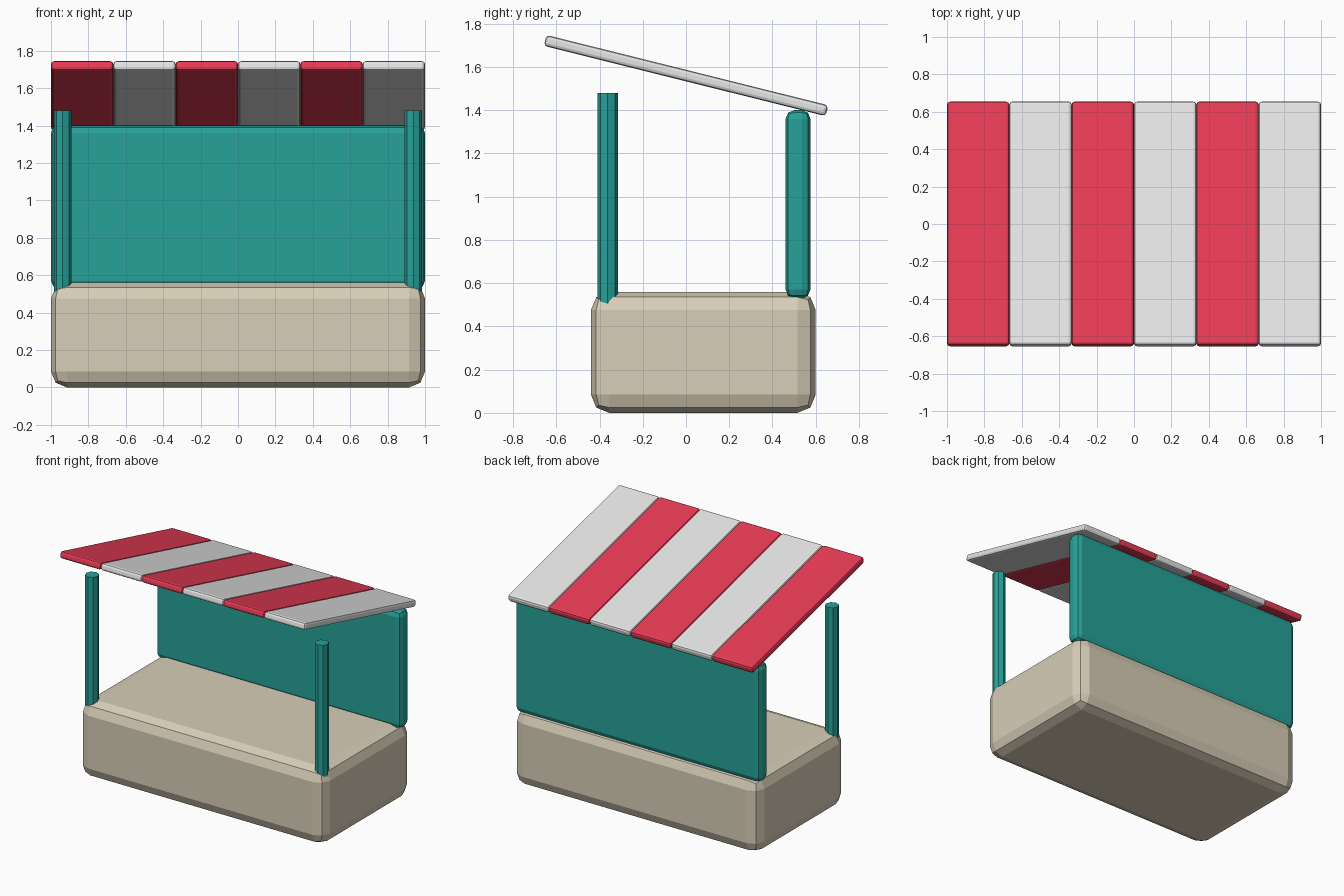
import bpy
import math

cube = bpy.data.objects.get("Cube")
if cube:
    bpy.data.objects.remove(cube, do_unlink=True)


def material(name, rgb):
    mat = bpy.data.materials.new(name)
    mat.use_nodes = True
    mat.diffuse_color = (*rgb, 1)
    mat.node_tree.nodes["Principled BSDF"].inputs["Base Color"].default_value = (*rgb, 1)
    return mat


tan = material("tan", (0.69, 0.62, 0.48))
teal = material("teal", (0.02, 0.36, 0.32))
red = material("red", (0.80, 0.045, 0.09))
white = material("white", (0.79, 0.79, 0.79))


def rounded_box(name, center, size, bevel, mat, tilt=0):
    """Box with a two-step bevel on every edge, optionally tilted about x."""
    bpy.ops.mesh.primitive_cube_add(size=1, location=center)
    obj = bpy.context.object
    obj.name = name
    obj.scale = size
    bpy.ops.object.transform_apply(location=False, rotation=False, scale=True)
    obj.rotation_euler.x = tilt
    mod = obj.modifiers.new("rounded_edges", "BEVEL")
    mod.width = bevel
    mod.segments = 2
    obj.data.materials.append(mat)
    return obj


# Counter block and back wall
rounded_box("counter", (0, 0.08, 0.28), (2, 1.04, 0.56), 0.085, tan)
rounded_box("back_wall", (0, 0.518, 0.965), (2, 0.115, 0.87), 0.04, teal)

# Eight-sided front posts
for side, sign in (("left", 1), ("right", -1)):
    bpy.ops.mesh.primitive_cylinder_add(
        vertices=8, radius=0.047, depth=0.98, location=(sign * 0.938, -0.362, 0.99))
    post = bpy.context.object
    post.name = side + "_front_post"
    post.data.materials.append(teal)

# Sloping striped awning
STRIPES = 6
width = 2 / STRIPES
for i in range(STRIPES):
    rounded_box(f"awning_stripe_{i + 1}", (-1 + width * (i + 0.5), 0, 1.56),
                (width, 1.343, 0.052), 0.016, white if i % 2 else red,
                tilt=math.radians(-14))
